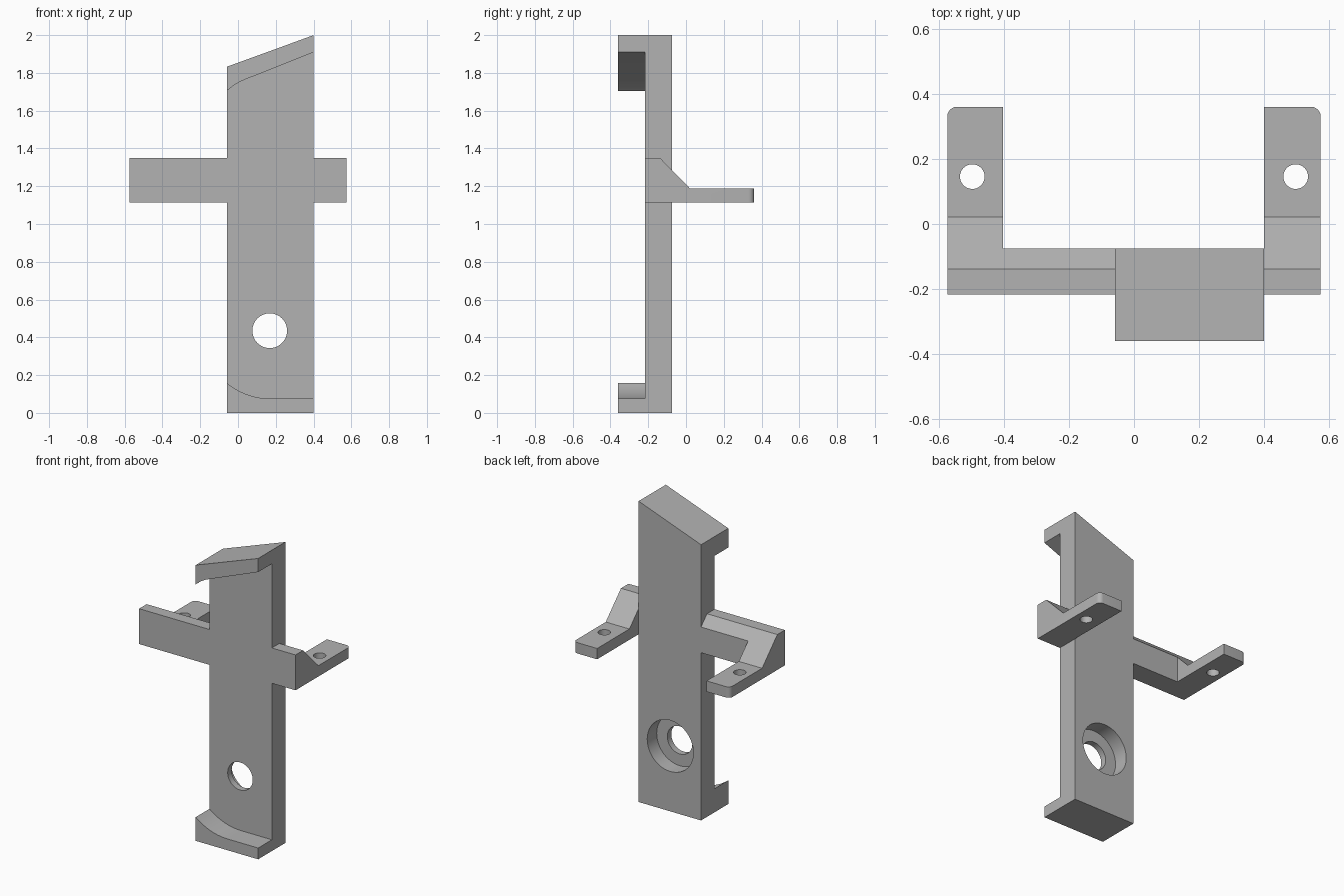
import bpy, bmesh, math
from mathutils import Matrix, Vector

cube = bpy.data.objects.get("Cube")
if cube:
    bpy.data.objects.remove(cube, do_unlink=True)

grey = bpy.data.materials.new("plain grey")
grey.use_nodes = True
colour = (0.45, 0.45, 0.45, 1)
grey.diffuse_color = colour
grey.node_tree.nodes["Principled BSDF"].inputs["Base Color"].default_value = colour

FRONT, FACE, BACK, REAR = -0.361, -0.217, -0.075, 0.361
LEFT, RIGHT = -0.058, 0.401      # sides of the upright
ARM = 0.575                      # outer reach of the bracket
ARM_IN = 0.404


def new_object(name, bm):
    bmesh.ops.recalc_face_normals(bm, faces=bm.faces)
    mesh = bpy.data.meshes.new(name)
    bm.to_mesh(mesh)
    bm.free()
    mesh.materials.append(grey)
    obj = bpy.data.objects.new(name, mesh)
    bpy.context.collection.objects.link(obj)
    return obj


def prism(name, profile, place, start, end, round_edge=None):
    """Extrude a 2D profile; place(u, v, depth) gives the 3D point."""
    bm = bmesh.new()
    face = bm.faces.new([bm.verts.new(place(u, v, start)) for u, v in profile])
    out = bmesh.ops.extrude_face_region(bm, geom=[face])
    move = Vector(place(0, 0, end)) - Vector(place(0, 0, start))
    moved = [g for g in out["geom"] if isinstance(g, bmesh.types.BMVert)]
    bmesh.ops.translate(bm, verts=moved, vec=move)
    if round_edge:
        edges = [e for e in bm.edges if all(round_edge(v.co) for v in e.verts)]
        bmesh.ops.bevel(bm, geom=edges, offset=0.03, segments=6,
                        profile=0.5, affect='EDGES')
    return new_object(name, bm)


def along_y(u, v, d):
    return (u, d, v)


def along_x(u, v, d):
    return (d, u, v)


def cylinder(radius, centre, length, axis):
    bm = bmesh.new()
    turn = Matrix.Rotation(math.pi / 2, 4, 'X') if axis == 'Y' else Matrix()
    bmesh.ops.create_cone(bm, cap_ends=True, segments=48, radius1=radius, radius2=radius,
                          depth=length, matrix=Matrix.Translation(centre) @ turn)
    return new_object("cutter", bm)


def cut(obj, cutters):
    """Subtract every cutter, then discard it."""
    bpy.context.view_layer.objects.active = obj
    for c in cutters:
        mod = obj.modifiers.new("cut", 'BOOLEAN')
        mod.operation, mod.solver, mod.object = 'DIFFERENCE', 'EXACT', c
        bpy.ops.object.modifier_apply(modifier=mod.name)
        bpy.data.objects.remove(c, do_unlink=True)


def finish(obj):
    bpy.ops.object.select_all(action='DESELECT')
    obj.select_set(True)
    bpy.context.view_layer.objects.active = obj
    bpy.ops.object.shade_smooth_by_angle(angle=math.radians(25))


# Upright with a slanted top
upright = prism("upright_plate",
                [(LEFT, 0), (RIGHT, 0), (RIGHT, 2), (LEFT, 1.833)],
                along_y, FRONT, BACK)

# Front recess leaves a curved bottom lip and a sloping top lip
radius, flat = 0.37, 0.075
lower = []
for i in range(13):
    dx = 0.28 * (1 - i / 12)
    lower.append((0.175 - dx, flat + radius - math.sqrt(radius**2 - dx**2)))
upper = [(0.5, 1.949), (0.04, 1.766), (0.01, 1.753), (-0.02, 1.735),
         (-0.045, 1.717), (LEFT, 1.705), (-0.1, 1.66)]
recess = prism("cutter", lower + [(0.5, flat)] + upper, along_y, -0.5, FACE)

# Mounting hole with a wide counterbore at the back
hole = (0.168, 0.435)
through = cylinder(0.092, (hole[0], -0.15, hole[1]), 0.6, 'Y')
bore = cylinder(0.17, (hole[0], -0.175 + 0.1, hole[1]), 0.2, 'Y')
cut(upright, [recess, through, bore])
finish(upright)

# Side brackets: tall front, sloping web, flat drilled foot
web = [(FACE, 1.115), (REAR, 1.115), (REAR, 1.187), (0.022, 1.187),
       (-0.138, 1.35), (FACE, 1.35)]
for name, side, inner in (("left_bracket", 1, RIGHT), ("right_bracket", -1, LEFT)):
    bracket = prism(name, web, along_x, inner, side * ARM,
                    lambda co: co.y > 0.3 and abs(co.x) > ARM - 0.01)
    cutters = [cylinder(0.038, (side * 0.498, 0.146, 1.15), 0.3, 'Z')]
    if side < 0:
        # Trim the cross bar flush with the back of the upright
        box = [(-ARM_IN, BACK), (0.1, BACK), (0.1, 0.6), (-ARM_IN, 0.6)]
        cutters.append(prism("cutter", box, lambda u, v, d: (u, v, d), 1, 1.5))
    cut(bracket, cutters)
    finish(bracket)
